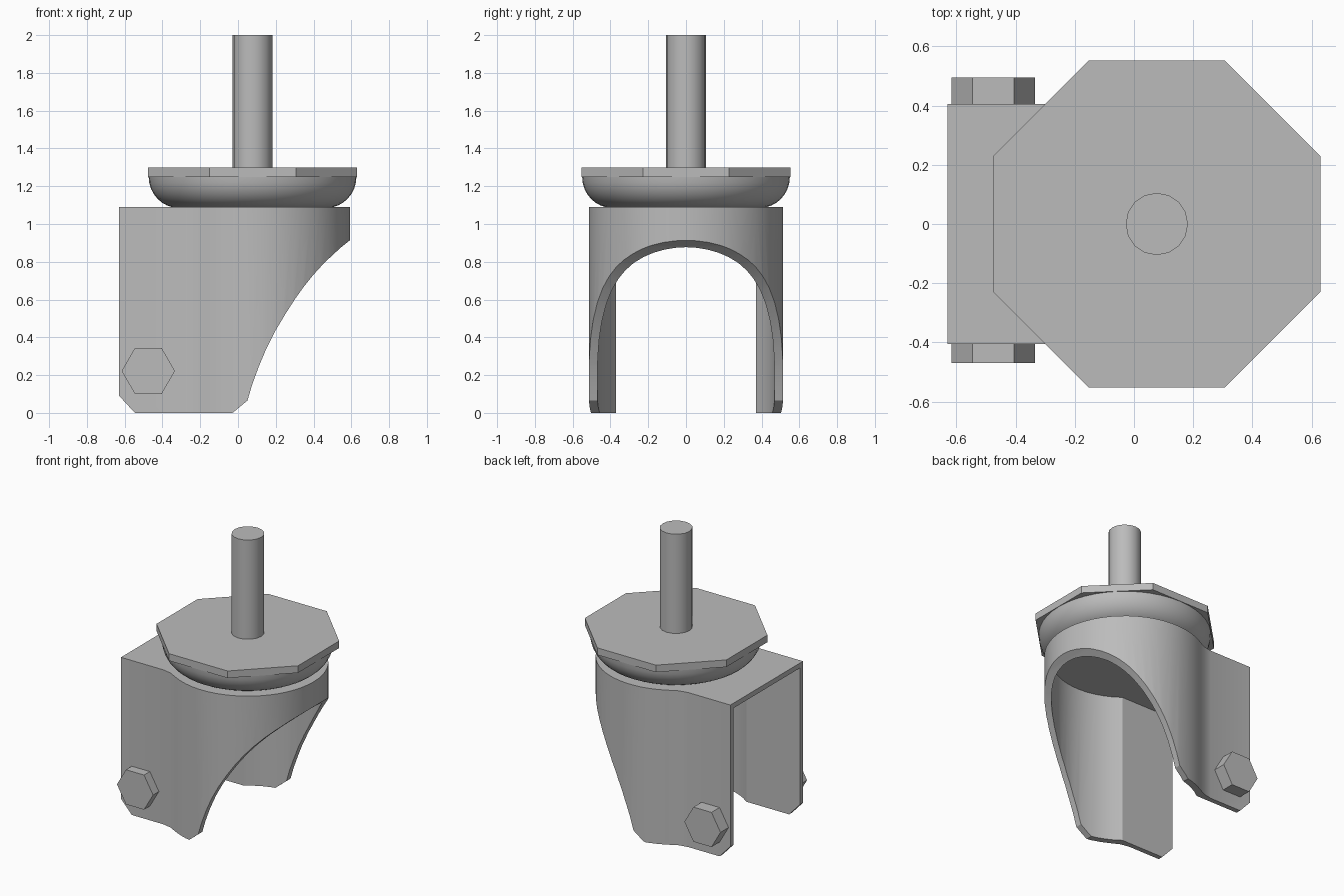
import bpy, bmesh, math
from mathutils import Matrix

cube = bpy.data.objects.get("Cube")
if cube:
    bpy.data.objects.remove(cube, do_unlink=True)

AXIS = 0.077  # x position of the swivel axis

steel = bpy.data.materials.new("grey_steel")
steel.use_nodes = True
grey = (0.5, 0.5, 0.5, 1)
steel.diffuse_color = grey
steel.node_tree.nodes["Principled BSDF"].inputs["Base Color"].default_value = grey


def make_object(name, bm):
    bmesh.ops.recalc_face_normals(bm, faces=bm.faces)
    mesh = bpy.data.meshes.new(name)
    bm.to_mesh(mesh)
    bm.free()
    mesh.materials.append(steel)
    obj = bpy.data.objects.new(name, mesh)
    bpy.context.collection.objects.link(obj)
    return obj


def extrude(name, outline, low, high, along_y=False):
    """Extrude a plan outline along z, or a side outline along y."""
    bm = bmesh.new()
    place = (lambda p, h: (p[0], h, p[1])) if along_y else (lambda p, h: (p[0], p[1], h))
    bottom = [bm.verts.new(place(p, low)) for p in outline]
    top = [bm.verts.new(place(p, high)) for p in outline]
    bm.faces.new(bottom)
    bm.faces.new(top)
    n = len(outline)
    for i in range(n):
        j = (i + 1) % n
        bm.faces.new((bottom[i], bottom[j], top[j], top[i]))
    return make_object(name, bm)


def smooth(obj, angle=30):
    bpy.ops.object.select_all(action="DESELECT")
    obj.select_set(True)
    bpy.context.view_layer.objects.active = obj
    bpy.ops.object.shade_smooth_by_angle(angle=math.radians(angle))


def regular(n, radius, cx, cy, turn=0):
    return [(cx + radius * math.cos(math.tau * i / n + turn),
             cy + radius * math.sin(math.tau * i / n + turn)) for i in range(n)]


def fork_plan(radius, side, start=36):
    """Keyhole plan: round front, straight sides running to the open end."""
    a = math.acos((side[-1][0] - AXIS) / radius)
    arc = [(AXIS + radius * math.cos(a - 2 * a * i / start),
            radius * math.sin(a - 2 * a * i / start)) for i in range(1, start)]
    return side + arc + [(x, -y) for x, y in reversed(side)]


# Fork housing: solid shell, hollowed and trimmed to its side profile
housing = extrude("fork_housing", fork_plan(
    0.515, [(-0.63, 0.405), (-0.30, 0.405), (-0.235, 0.418), (-0.17, 0.452)]), 0, 1.09)
hollow = extrude("hollow_cutter", fork_plan(
    0.47, [(-0.8, 0.37), (-0.213, 0.37)]), -0.2, 1.055)
curve = [(0.05, 0.065), (0.075, 0.15), (0.11, 0.245), (0.15, 0.34), (0.2, 0.438),
         (0.25, 0.522), (0.3, 0.6), (0.35, 0.67), (0.4, 0.732), (0.45, 0.787),
         (0.5, 0.835), (0.55, 0.88), (0.6, 0.92), (0.7, 1.0)]
trim = extrude("trim_profile", [(-0.7, 1.2), (-0.7, 0.167), (-0.545, 0), (-0.03, 0)]
               + curve + [(0.7, 1.2)], -0.8, 0.8, along_y=True)
# Lower the flat foot line a touch so it does not coincide with the shell base
for v in trim.data.vertices:
    if abs(v.co.z) < 1e-6:
        v.co.z = -0.001

for cutter, operation in ((hollow, "DIFFERENCE"), (trim, "INTERSECT")):
    cutter.hide_render = True
    mod = housing.modifiers.new(cutter.name, "BOOLEAN")
    mod.object, mod.operation, mod.solver = cutter, operation, "EXACT"
bpy.context.view_layer.objects.active = housing
for mod in list(housing.modifiers):
    bpy.ops.object.modifier_apply(modifier=mod.name)
for cutter in (hollow, trim):
    bpy.data.objects.remove(cutter, do_unlink=True)
smooth(housing)

# Rounded bearing cup under the plate: quarter round spun about the axis
bm = bmesh.new()
profile = [(0.0, 1.085)] + [(0.39 + 0.16 * math.sin(t), 1.25 - 0.165 * math.cos(t))
                            for t in (math.pi / 2 * i / 8 for i in range(9))] + [(0.0, 1.25)]
verts = [bm.verts.new((AXIS + r, 0, z)) for r, z in profile]
edges = [bm.edges.new(pair) for pair in zip(verts, verts[1:])]
bmesh.ops.spin(bm, geom=verts + edges, cent=(AXIS, 0, 0), axis=(0, 0, 1),
               angle=math.tau, steps=48)
bmesh.ops.remove_doubles(bm, verts=bm.verts, dist=1e-4)
smooth(make_object("bearing_cup", bm))

# Octagonal top plate
extrude("top_plate", regular(8, 0.598, AXIS, 0, math.pi / 8), 1.25, 1.30)

# Mounting stem
smooth(extrude("stem", regular(16, 0.105, AXIS, 0), 1.29, 2.0))

# Hexagonal axle bolt heads on both sides
for name, low, high in (("front_bolt", -0.47, -0.395), ("back_bolt", 0.395, 0.495)):
    extrude(name, regular(6, 0.141, -0.475, 0.222), low, high, along_y=True)
